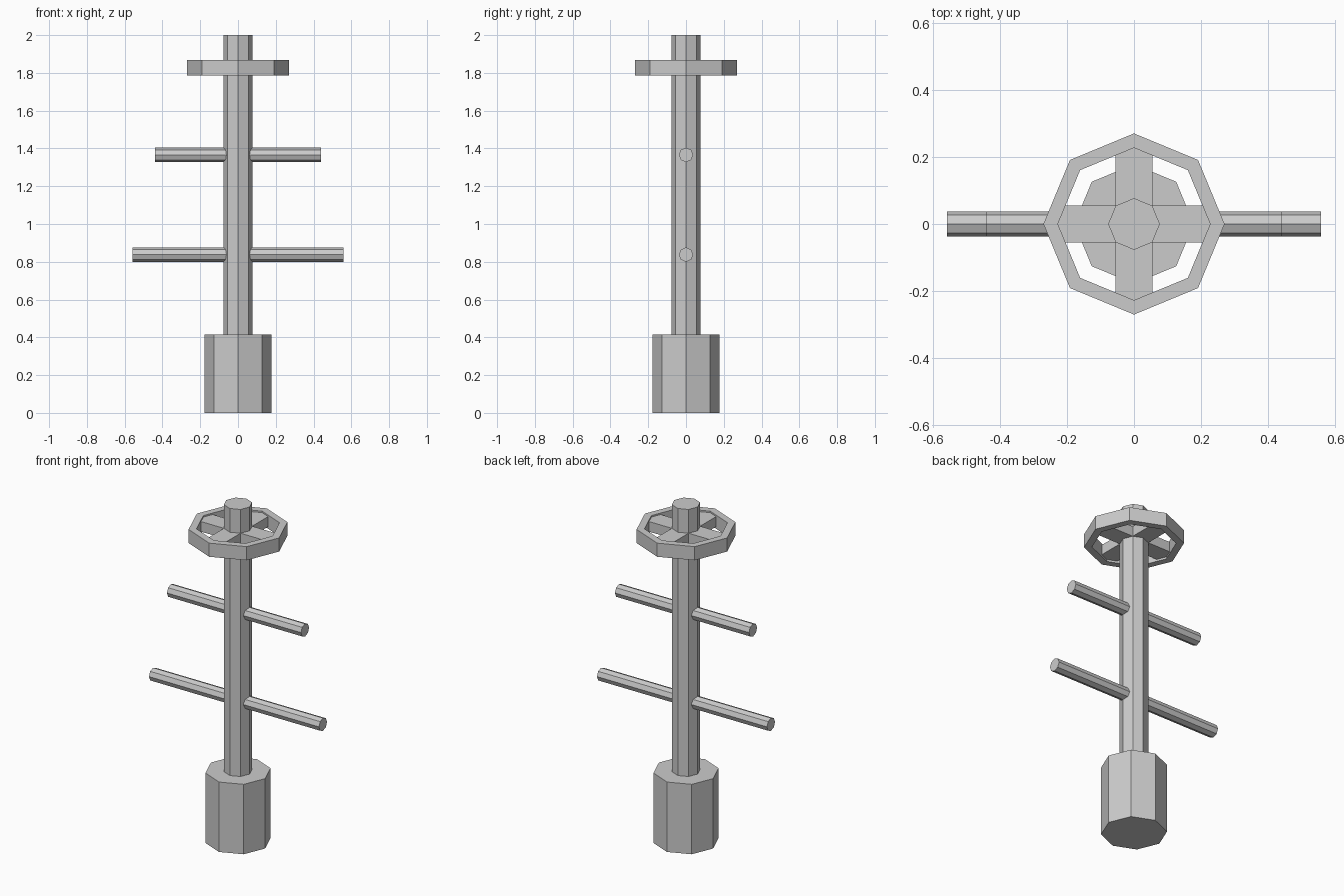
import bpy
import bmesh
from math import cos, sin, pi, radians

if "Cube" in bpy.data.objects:
    bpy.data.objects.remove(bpy.data.objects["Cube"])

SIDES = 8


def prism(name, radius, depth, location, rotation=(0, 0, 0)):
    """Octagonal prism with its corners on the axes."""
    bpy.ops.mesh.primitive_cylinder_add(vertices=SIDES, radius=radius, depth=depth,
                                        location=location, rotation=rotation)
    bpy.context.object.name = name


def box(name, size, location):
    bpy.ops.mesh.primitive_cube_add(size=1, location=location)
    obj = bpy.context.object
    obj.name = name
    obj.scale = size


def ring(name, outer, inner, z0, z1):
    """Octagonal ring with a rectangular section."""
    bm = bmesh.new()
    section = [(outer, z0), (outer, z1), (inner, z1), (inner, z0)]
    loops = [[bm.verts.new((r * cos(a), r * sin(a), z)) for r, z in section]
             for a in (2 * pi * i / SIDES for i in range(SIDES))]
    for i in range(SIDES):
        a, b = loops[i], loops[(i + 1) % SIDES]
        for j in range(4):
            k = (j + 1) % 4
            bm.faces.new((a[j], b[j], b[k], a[k]))
    bmesh.ops.recalc_face_normals(bm, faces=bm.faces)
    mesh = bpy.data.meshes.new(name)
    bm.to_mesh(mesh)
    bm.free()
    bpy.context.collection.objects.link(bpy.data.objects.new(name, mesh))


# Base and upright post
prism("base", 0.178, 0.415, (0, 0, 0.2075))
prism("post", 0.077, 1.6, (0, 0, 1.2))

# Cross bars through the post
for name, half, z in (("lower_bar", 0.558, 0.838), ("upper_bar", 0.44, 1.366)):
    prism(name, 0.038, 2 * half, (0, 0, z), (0, radians(90), 0))

# Hand wheel: rim and two crossing spokes
ring("wheel_rim", 0.27, 0.227, 1.787, 1.868)
box("wheel_spoke_x", (0.46, 0.109, 0.06), (0, 0, 1.829))
box("wheel_spoke_y", (0.109, 0.46, 0.06), (0, 0, 1.829))
